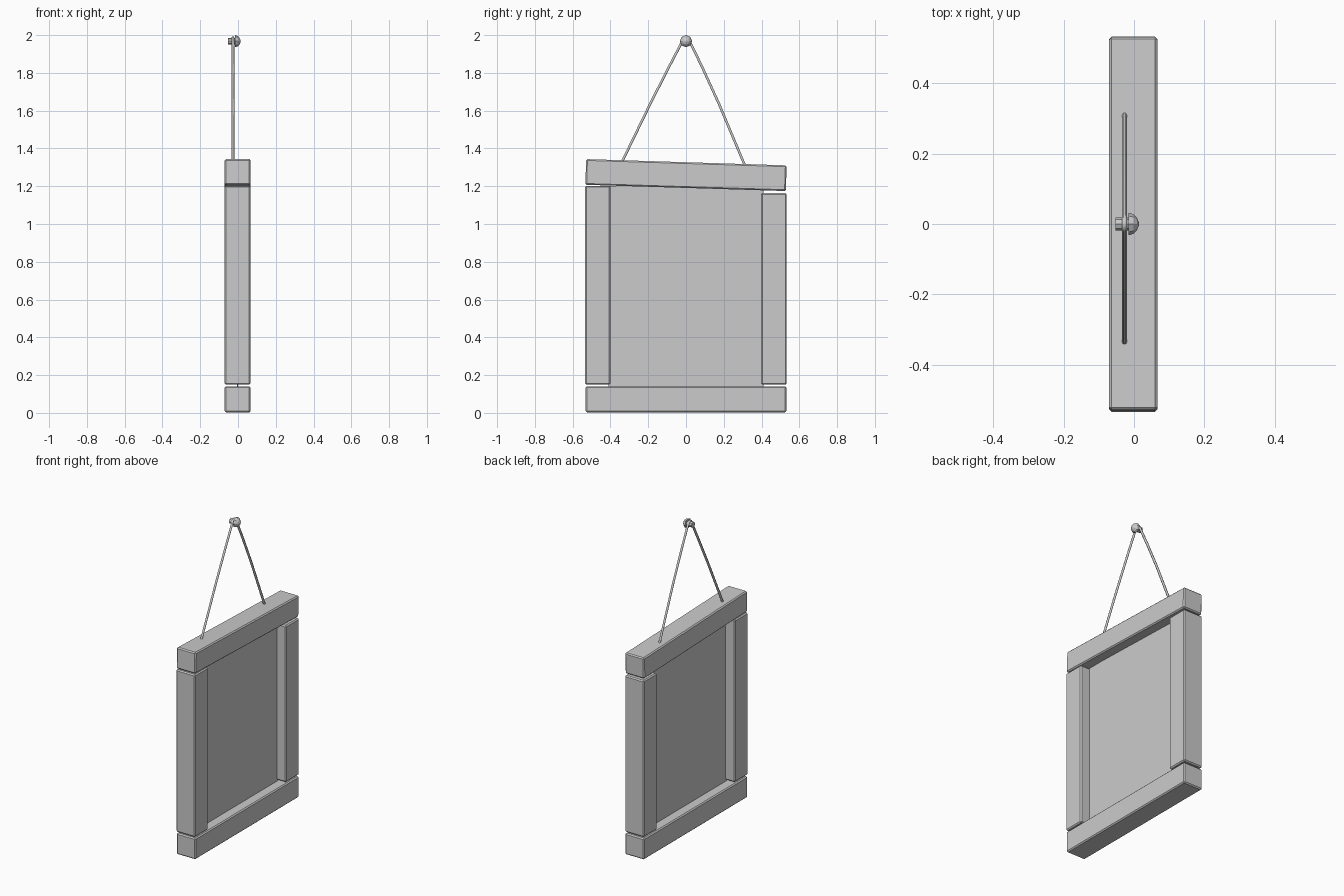
import bpy, bmesh, math
from mathutils import Vector

if "Cube" in bpy.data.objects:
    bpy.data.objects.remove(bpy.data.objects["Cube"])

CX = -0.002          # centre of the frame's thickness
DEPTH = 0.137


def box(name, y0, y1, z0, z1, depth=DEPTH, bevel=0.007, tilt=0.0):
    bpy.ops.mesh.primitive_cube_add(size=1, location=(CX, (y0 + y1) / 2, (z0 + z1) / 2),
                                    rotation=(tilt, 0, 0))
    ob = bpy.context.object
    ob.name = name
    ob.scale = (depth, y1 - y0, z1 - z0)
    bpy.ops.object.transform_apply(location=False, rotation=False, scale=True)
    if bevel:
        m = ob.modifiers.new("bevel", 'BEVEL')
        m.width = bevel
        m.segments = 1
    return ob


# Frame: the right stile is shorter, so the top rail leans
box("bottom_rail", -0.531, 0.531, 0.003, 0.141)
box("left_stile", -0.535, -0.40, 0.149, 1.202)
box("right_stile", 0.397, 0.533, 0.149, 1.164)
box("top_rail", -0.531, 0.531, 1.191, 1.327, tilt=-math.atan(0.033 / 1.06))

# Thin backing panel between the rails
box("panel", -0.41, 0.41, 0.12, 1.20, depth=0.006, bevel=0)

# Hanging cord looped over the nail
cord = bpy.data.curves.new("cord", 'CURVE')
cord.dimensions = '3D'
cord.bevel_depth = 0.0075
cord.bevel_resolution = 1
cord.use_fill_caps = True
path = [(-0.348, 1.31), (-0.185, 1.645), (-0.09, 1.832), (-0.022, 1.962), (-0.012, 1.981), (0, 1.987),
        (0.012, 1.981), (0.022, 1.962), (0.085, 1.832), (0.175, 1.635), (0.32, 1.29)]
sp = cord.splines.new('POLY')
sp.points.add(len(path) - 1)
for p, (y, z) in zip(sp.points, path):
    p.co = (-0.027, y, z, 1)
bpy.context.collection.objects.link(bpy.data.objects.new("cord", cord))


# Nail: profile of (x, radius) rings around the x axis, faceted
def lathe_x(name, profile, z, sides=8):
    bm = bmesh.new()
    rings = []
    for x, r in profile:
        rings.append([bm.verts.new(Vector((x, r * math.cos(a), z + r * math.sin(a))))
                      for a in (2 * math.pi * i / sides for i in range(sides))])
    for a, b in zip(rings, rings[1:]):
        for i in range(sides):
            j = (i + 1) % sides
            bm.faces.new((a[i], a[j], b[j], b[i]))
    bm.faces.new(rings[0])
    bm.faces.new(rings[-1])
    bmesh.ops.recalc_face_normals(bm, faces=bm.faces)
    me = bpy.data.meshes.new(name)
    bm.to_mesh(me)
    bm.free()
    bpy.context.collection.objects.link(bpy.data.objects.new(name, me))


lathe_x("nail", [(-0.052, 0.018), (-0.015, 0.018), (-0.015, 0.032), (-0.002, 0.028),
                 (0.008, 0.018), (0.014, 0.004)], 1.968)
